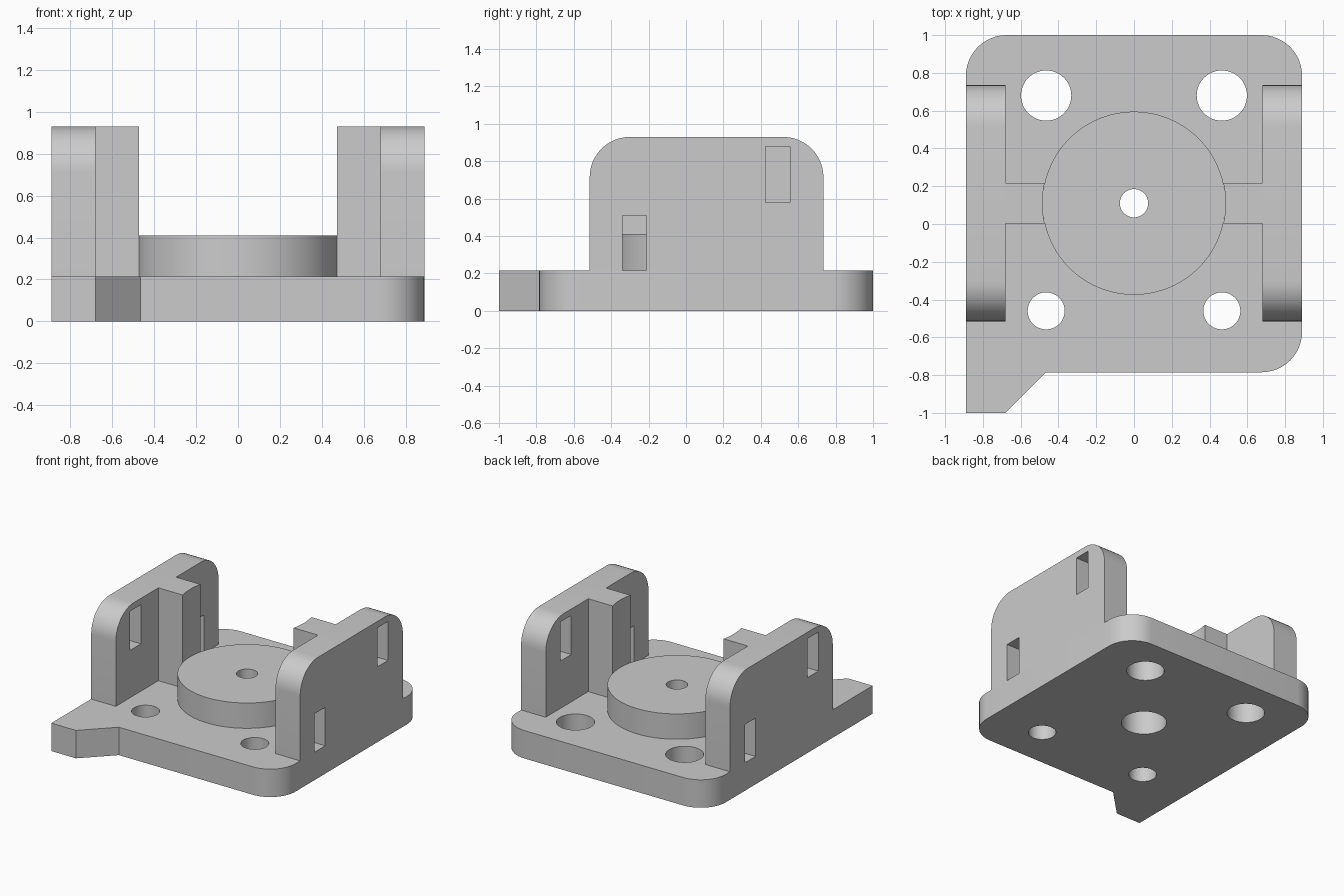
import bpy, bmesh, math
from mathutils import Vector

if "Cube" in bpy.data.objects:
    bpy.data.objects.remove(bpy.data.objects["Cube"])

grey = bpy.data.materials.new("light_grey")
grey.diffuse_color = (0.6, 0.6, 0.6, 1)
grey.use_nodes = True
grey.node_tree.nodes["Principled BSDF"].inputs["Base Color"].default_value = grey.diffuse_color

PLATE_TOP, DISC_TOP, WALL_TOP = 0.215, 0.41, 0.93
CY, DISC_R = 0.11, 0.485          # centre of the disc in y, and its radius


def outline(corners, steps=12):
    """Polygon from (x, y, radius) corners; right-angled corners may be rounded."""
    pts = []
    for i, (x, y, r) in enumerate(corners):
        p = Vector((x, y))
        if r == 0:
            pts.append(p)
            continue
        a = (Vector(corners[i - 1][:2]) - p).normalized() * r
        b = (Vector(corners[(i + 1) % len(corners)][:2]) - p).normalized() * r
        for k in range(steps + 1):
            t = k / steps * math.pi / 2
            pts.append(p + a * (1 - math.sin(t)) + b * (1 - math.cos(t)))
    return pts


def circle(x, y, r, n=64):
    return [Vector((x + r * math.cos(2 * math.pi * k / n),
                    y + r * math.sin(2 * math.pi * k / n))) for k in range(n)]


def prism(name, pts, lo, hi, axis="Z"):
    """Extrude a flat outline along z, or a (y, z) outline along x."""
    bm = bmesh.new()

    def place(p, h):
        return (p[0], p[1], h) if axis == "Z" else (h, p[0], p[1])
    low = [bm.verts.new(place(p, lo)) for p in pts]
    high = [bm.verts.new(place(p, hi)) for p in pts]
    bm.faces.new(low[::-1])
    bm.faces.new(high)
    for i in range(len(pts)):
        j = (i + 1) % len(pts)
        bm.faces.new((low[i], low[j], high[j], high[i]))
    bmesh.ops.recalc_face_normals(bm, faces=bm.faces)
    me = bpy.data.meshes.new(name)
    bm.to_mesh(me)
    bm.free()
    me.materials.append(grey)
    ob = bpy.data.objects.new(name, me)
    bpy.context.collection.objects.link(ob)
    return ob


def finish(ob, cutters=()):
    """Cut the part, then smooth its curved faces."""
    bpy.ops.object.select_all(action="DESELECT")
    bpy.context.view_layer.objects.active = ob
    ob.select_set(True)
    for c in cutters:
        c.hide_render = True
        m = ob.modifiers.new("cut", "BOOLEAN")
        m.operation, m.solver, m.object = "DIFFERENCE", "EXACT", c
        bpy.ops.object.modifier_apply(modifier=m.name)
    bpy.ops.object.shade_smooth_by_angle(angle=math.radians(30))


def box_outline(a0, a1, b0, b1):
    return [(a0, b0), (a1, b0), (a1, b1), (a0, b1)]


helpers = []

# Screw holes and the stepped centre bore
screw_holes = [prism("screw_hole_cutter", circle(s * 0.465, y, r, 48), -0.1, 0.4)
               for s in (-1, 1) for y, r in ((0.68, 0.133), (-0.46, 0.098))]
bore = prism("bore_cutter", circle(0, CY, 0.16), -0.1, 0.3)
pin_hole = prism("pin_hole_cutter", circle(0, CY, 0.075, 48), 0.1, 0.6)
helpers += screw_holes + [bore, pin_hole]

# Base plate with three rounded corners and a front left tab
base = prism("base_plate", outline([
    (-0.89, -1, 0), (-0.68, -1, 0), (-0.465, -0.785, 0),
    (0.89, -0.785, 0.215), (0.89, 1, 0.215), (-0.89, 1, 0.215)]), 0, PLATE_TOP)
finish(base, screw_holes + [bore])

# Raised centre disc
disc = prism("centre_disc", circle(0, CY, DISC_R, 96), PLATE_TOP, DISC_TOP)
finish(disc, [bore, pin_hole])

# Side walls with two slots each, and a rib hollowed to follow the disc
half = math.asin(0.108 / DISC_R)
for side, label in ((1, "right"), (-1, "left")):
    wall = prism(label + "_wall", outline([
        (-0.515, PLATE_TOP, 0), (0.735, PLATE_TOP, 0),
        (0.735, WALL_TOP, 0.215), (-0.515, WALL_TOP, 0.215)]),
        side * 0.68, side * 0.89, "X")
    slots = []
    for y, z0, z1 in ((-0.275, 0.1, 0.51), (0.49, 0.58, 0.88)):
        yc = y if side > 0 else 2 * CY - y - 0.005
        slots.append(prism("slot_cutter", box_outline(yc - 0.065, yc + 0.065, z0, z1),
                           side * 0.6, side * 1.0, "X"))
    finish(wall, slots)
    helpers += slots

    arc = [(side * DISC_R * math.cos(t), CY + DISC_R * math.sin(t))
           for t in [half * (1 - k / 4) for k in range(9)]]
    rib = prism(label + "_rib", arc + [(side * 0.68, CY - 0.108), (side * 0.68, CY + 0.108)],
                PLATE_TOP, WALL_TOP)
    finish(rib)

for h in helpers:
    bpy.data.objects.remove(h)
